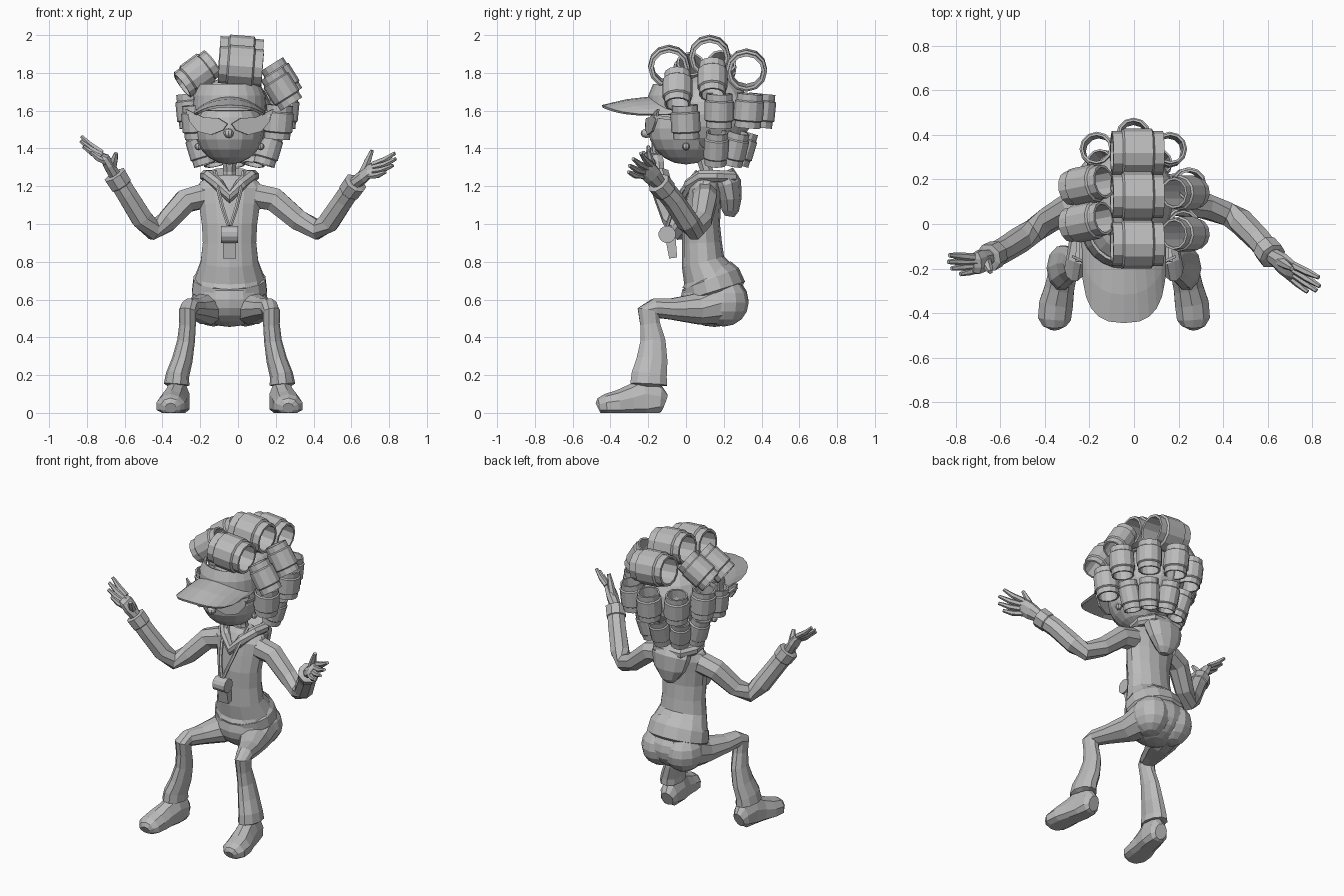
import bpy
import bmesh
import math
from mathutils import Vector, Matrix

default_cube = bpy.data.objects.get("Cube")
if default_cube:
    bpy.data.objects.remove(default_cube, do_unlink=True)

plain_grey = bpy.data.materials.new("plain_grey")
plain_grey.use_nodes = True
grey = (.5, .5, .5, 1)
plain_grey.diffuse_color = grey
plain_grey.node_tree.nodes["Principled BSDF"].inputs["Base Color"].default_value = grey

MID = -.045  # body centre line
X_AXIS, Y_AXIS, Z_AXIS = Vector((1, 0, 0)), Vector((0, 1, 0)), Vector((0, 0, 1))


def finish(name, bm):
    bmesh.ops.recalc_face_normals(bm, faces=bm.faces[:])
    mesh = bpy.data.meshes.new(name)
    bm.to_mesh(mesh)
    bm.free()
    mesh.materials.append(plain_grey)
    obj = bpy.data.objects.new(name, mesh)
    bpy.context.scene.collection.objects.link(obj)
    return obj


def skin(name, rows, wrap=True, loop=False):
    """Join rows of points with quads."""
    bm = bmesh.new()
    grid = [[bm.verts.new(p) for p in row] for row in rows]
    count = len(grid[0])
    pairs = list(zip(grid, grid[1:]))
    if loop:
        pairs.append((grid[-1], grid[0]))
    for low, high in pairs:
        for i in range(count if wrap else count - 1):
            j = (i + 1) % count
            bm.faces.new((low[i], low[j], high[j], high[i]))
    if wrap and not loop:
        bm.faces.new(grid[0][::-1])
        bm.faces.new(grid[-1])
    return finish(name, bm)


def ring(centre, side, up, wide, tall, sides):
    turns = [math.tau * (i + .5) / sides for i in range(sides)]
    return [centre + side * (wide * math.cos(a)) + up * (tall * math.sin(a)) for a in turns]


def tube(name, path, ref, sides=10, loop=False):
    """Loft ellipses along a path of x, y, z, width, depth; nothing goes below the floor."""
    spots = [Vector(p[:3]) for p in path]
    last = len(spots) - 1
    rows = []
    for i, p in enumerate(path):
        ahead = spots[(i + 1) % len(spots)] if loop else spots[min(i + 1, last)]
        behind = spots[i - 1] if loop else spots[max(i - 1, 0)]
        along = (ahead - behind).normalized()
        side = ref.cross(along).normalized()
        row = ring(spots[i], side, along.cross(side), p[3], p[-1], sides)
        for v in row:
            v.z = max(v.z, 0)
        rows.append(row)
    return skin(name, rows, loop=loop)


def ball(name, centre, size, segments=16):
    bm = bmesh.new()
    place = Matrix.Translation(centre) @ Matrix.Diagonal((*size, 1))
    bmesh.ops.create_uvsphere(bm, u_segments=segments, v_segments=segments * 2 // 3,
                              radius=1, matrix=place)
    return finish(name, bm)


def roller(name, centre, axis, radius, half):
    """Hollow hair roller with a raised band of hair round the middle."""
    axis = Vector(axis).normalized()
    side = axis.orthogonal().normalized()
    up = axis.cross(side)
    profile = [(-1, .75), (-1, .89), (-.62, .89), (-.55, 1), (.55, 1), (.62, .89), (1, .89), (1, .75)]
    rows = [ring(Vector(centre) + axis * (t * half), side, up, r * radius, r * radius, 12)
            for t, r in profile]
    return skin(name, rows, loop=True)


# Torso, jumper hem and pelvis
torso = [(.13, .66, .19, .15), (.13, .72, .186, .145), (.09, .8, .156, .115),
         (.085, .9, .145, .105), (.08, 1, .15, .1), (.09, 1.1, .165, .095),
         (.1, 1.18, .185, .09), (.11, 1.225, .155, .075), (.11, 1.26, .07, .05)]
tube("torso", [(MID, *p) for p in torso], Y_AXIS, 14)
hem = [(.155, .63, .185, .155), (.15, .645, .203, .17), (.13, .71, .195, .16), (.12, .725, .18, .14)]
tube("jumper_hem", [(MID, *p) for p in hem], Y_AXIS, 14)
ball("pelvis", (MID, .15, .6), (.195, .18, .145))
tube("neck", [(MID, .11, 1.2, .045), (MID, .11, 1.28, .036), (MID, .08, 1.4, .045)], Y_AXIS, 8)

# Hood lying on the back, with its rolled collar
hood = [(.19, 1.27, .12, .065), (.22, 1.21, .135, .075), (.235, 1.13, .11, .06),
        (.235, 1.07, .065, .045), (.23, 1.04, .03, .025)]
tube("hood", [(MID, *p) for p in hood], Y_AXIS)
half_collar = [(.06, .02, 1.21), (.11, .08, 1.255), (.125, .16, 1.255), (.09, .24, 1.25)]
collar = [(0, -.01, 1.14)] + half_collar + [(-x, y, z) for x, y, z in half_collar[::-1]]
tube("hood_collar", [(MID + x, y, z, .033) for x, y, z in collar], Z_AXIS, 8, loop=True)

# Buttocks, legs with flared trousers, and shoes
leg = [(.09, .2, .585, .12, .11), (.125, .06, .55, .085, .095), (.18, -.08, .55, .058, .068),
       (.21, -.17, .555, .052, .052), (.222, -.2, .54, .06, .046), (.222, -.19, .47, .055, .044),
       (.23, -.175, .38, .07, .047), (.25, -.18, .28, .086, .055), (.275, -.195, .2, .098, .062),
       (.28, -.198, .15, .102, .068), (.28, -.198, .14, .06, .045)]
shoe = [(.265, -.115, .05, .04, .05), (.268, -.14, .06, .06, .09), (.275, -.22, .06, .068, .13),
        (.29, -.29, .05, .07, .1), (.305, -.36, .04, .08, .08), (.312, -.425, .035, .078, .065),
        (.312, -.455, .03, .055, .05), (.312, -.465, .025, .03, .03)]
for name, s in (("left", 1), ("right", -1)):
    ball(name + "_buttock", (MID + s * .085, .2, .585), (.12, .132, .128), 12)
    tube(name + "_leg", [(MID + s * x, *rest) for x, *rest in leg], X_AXIS)
    tube(name + "_shoe", [(MID + s * x, *rest) for x, *rest in shoe], Z_AXIS)


# Arms, cuffs and hands
def arm(name, path, wrist, palm, tips, thumb):
    tube(name + "_sleeve", path, Y_AXIS, 8)
    end, before = Vector(path[-1][:3]), Vector(path[-2][:3])
    lean = (end - before).normalized()
    cuff = [(-.05, .05), (-.04, .062), (.025, .064), (.03, .045)]
    tube(name + "_cuff", [(*(end + lean * t), r) for t, r in cuff], Y_AXIS, 8)
    wrist, palm = Vector(wrist), Vector(palm)
    middle = sum((Vector(t) for t in tips), Vector()) / len(tips)
    across = (Vector(tips[0]) - Vector(tips[-1])).normalized()
    flat = across.cross(palm - wrist).normalized()
    tube(name + "_palm", [(*wrist, .034, .036), (*wrist.lerp(palm, .6), .032, .054),
                          (*palm, .026, .054), (*palm.lerp(middle, .18), .014, .044)],
         flat.cross(palm - wrist).normalized(), 8)
    for i, tip in enumerate(tips):
        tip = Vector(tip)
        base = palm + across * (.039 - .026 * i)
        bend = base.lerp(tip, .55) - Z_AXIS * .008
        tube(f"{name}_finger_{i}", [(*base, .018), (*bend, .017), (*tip, .01)], Y_AXIS, 6)
    root = wrist.lerp(palm, .35)
    bend = root.lerp(Vector(thumb), .6)
    tube(name + "_thumb", [(*root, .026), (*bend, .02), (*thumb, .011)], Y_AXIS, 6)


arm("left", [(.09, .1, 1.15, .07), (.19, .1, 1.13, .068), (.32, .08, 1.02, .06),
             (.42, .045, .97, .057), (.48, .01, 1.01, .06), (.56, -.07, 1.13, .057),
             (.61, -.13, 1.2, .056)],
    (.62, -.14, 1.215), (.7, -.205, 1.285),
    [(.83, -.24, 1.375), (.835, -.28, 1.345), (.82, -.3, 1.31), (.78, -.305, 1.275)], (.71, -.2, 1.39))
arm("right", [(-.18, .1, 1.15, .07), (-.28, .08, 1.12, .068), (-.38, .02, 1.01, .06),
              (-.45, -.03, .97, .057), (-.51, -.07, 1.03, .06), (-.59, -.12, 1.16, .057),
              (-.64, -.145, 1.24, .056)],
    (-.65, -.15, 1.255), (-.705, -.175, 1.35),
    [(-.83, -.14, 1.465), (-.835, -.17, 1.44), (-.82, -.2, 1.41), (-.78, -.225, 1.38)], (-.645, -.215, 1.375))

# Lanyard and whistle
for name, s in (("left", 1), ("right", -1)):
    cord = [(.075, .06, 1.28), (.06, -.02, 1.18), (.035, -.07, 1.08), (.005, -.1, .99)]
    tube(name + "_lanyard", [(MID + s * x, y, z, .011) for x, y, z in cord], Y_AXIS, 6)
drum = [ring(Vector((MID + x, -.1, .945)), Y_AXIS, Z_AXIS, .046, .046, 12) for x in (-.044, .044)]
skin("whistle_drum", drum)
tube("whistle_mouthpiece", [(MID, -.085, .95, .05, .04), (MID, -.068, .82, .05, .03)], Y_AXIS, 4)

# Head, nose and earrings
ball("head", (MID, 0, 1.505), (.185, .2, .19))
ball("nose", (MID - .005, -.21, 1.48), (.028, .03, .025), 10)
for name, s in (("left", 1), ("right", -1)):
    ball(name + "_earring", (MID + s * .165, 0, 1.41), (.02, .02, .02), 8)

# Pointed glasses with sunken lenses and side arms
outline = [(.012, 1.53), (.06, 1.56), (.14, 1.565), (.235, 1.61),
           (.21, 1.54), (.17, 1.49), (.1, 1.472), (.035, 1.497)]
for name, s in (("left", 1), ("right", -1)):
    bm = bmesh.new()
    lens = bm.faces.new([bm.verts.new((MID + s * x, 1.2 * x * x - .225, z)) for x, z in outline])
    bmesh.ops.inset_region(bm, faces=[lens], thickness=.014)
    bmesh.ops.translate(bm, verts=lens.verts[:], vec=(0, .008, 0))
    rim = finish(name + "_glasses_rim", bm)
    rim.modifiers.new("thickness", "SOLIDIFY").thickness = .012
    tube(name + "_glasses_arm", [(MID + s * .21, -.17, 1.57, .012), (MID + s * .2, .05, 1.54, .012)],
         Z_AXIS, 4)

# Sun visor: head band and curved, squarish brim
angles = [math.radians(-90 + 15 * i) for i in range(13)]
band = [[(MID + r * math.sin(a), -r * math.cos(a) - .01, z) for a in angles]
        for z, r in ((1.6, .195), (1.68, .19), (1.74, .165))]
brim = []
for k in (0, .5, 1):
    row = []
    for a in angles:
        s, c = math.sin(a), max(math.cos(a), 0)
        reach = math.copysign(abs(s) ** .75, s)
        inner = Vector((MID + .19 * s, -.02 - .17 * c, 1.675 - .08 * s * s))
        outer = Vector((MID + .19 * reach, -.1 - .345 * c ** .6, 1.63 - .05 * s * s))
        row.append(inner.lerp(outer, k) + Z_AXIS * (.03 * k * (1 - k) * c))
    brim.append(row)
for name, rows in (("visor_band", band), ("visor_brim", brim)):
    skin(name, rows, wrap=False).modifiers.new("thickness", "SOLIDIFY").thickness = .014

# Hair mass and the rows of rollers
ball("hair", (-.02, .12, 1.58), (.2, .23, .21))
for i, (y, z) in enumerate([(-.09, 1.835), (.125, 1.888), (.32, 1.815)]):
    roller(f"crown_roller_{i}", (.015, y, z), (1, 0, -.08), .11, .115)
for i, (y, z) in enumerate([(.01, 1.79), (.175, 1.8)]):
    roller(f"right_roller_{i}", (-.215, y, z), (.75, .15, .55), .086, .1)
for i, (y, z) in enumerate([(-.045, 1.715), (.14, 1.765)]):
    roller(f"left_roller_{i}", (.23, y, z), (.5, 0, -.8), .079, .096)
for i in range(7):
    a = math.radians(40 * i - 30)
    out = Vector((math.cos(a), math.sin(a), 0))
    height = 1.54 if i in (0, 6) else 1.6
    spot = Vector((.25 * out.x - .003, .13 + .265 * out.y, height))
    roller(f"middle_roller_{i}", spot, Z_AXIS + out * .1, .078, .09)
for i in range(5):
    a = math.radians(40 * i + 10)
    out = Vector((math.cos(a), math.sin(a), 0))
    spot = Vector((-.02 + .185 * out.x, .13 + .17 * out.y, 1.4))
    roller(f"nape_roller_{i}", spot, Z_AXIS + out * .3, .065, .09)
